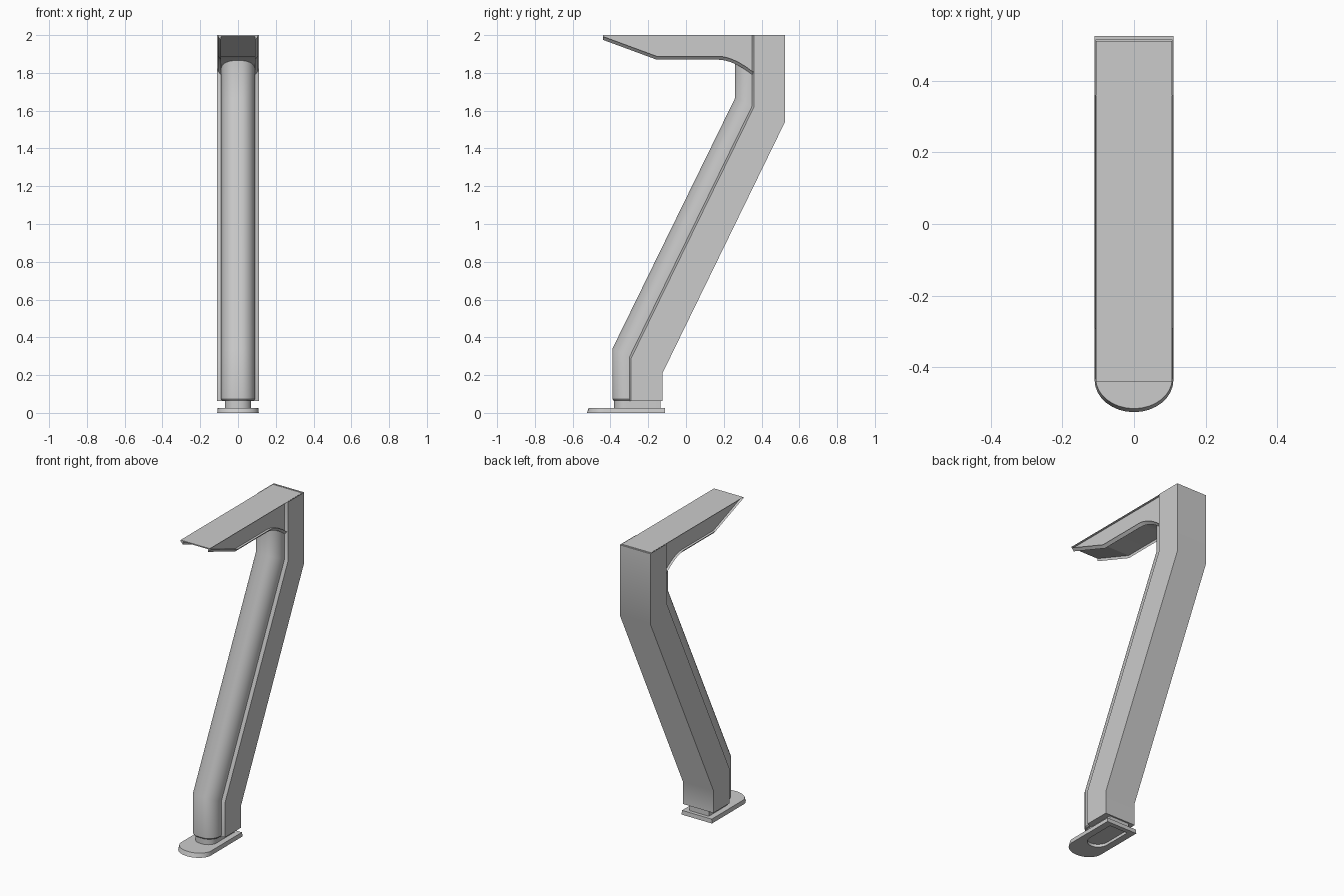
import bpy, bmesh, math

if "Cube" in bpy.data.objects:
    bpy.data.objects.remove(bpy.data.objects["Cube"])


def loft(name, loops, angle=30):
    """Skin a list of equal-length point loops and cap both ends."""
    bm = bmesh.new()
    rings = [[bm.verts.new(p) for p in loop] for loop in loops]
    n = len(rings[0])
    for a, b in zip(rings, rings[1:]):
        for i in range(n):
            j = (i + 1) % n
            bm.faces.new((a[i], a[j], b[j], b[i]))
    bm.faces.new(rings[0][::-1])
    bm.faces.new(rings[-1])
    bmesh.ops.recalc_face_normals(bm, faces=bm.faces)
    mesh = bpy.data.meshes.new(name)
    bm.to_mesh(mesh)
    bm.free()
    ob = bpy.data.objects.new(name, mesh)
    bpy.context.collection.objects.link(ob)
    bpy.ops.object.select_all(action='DESELECT')
    ob.select_set(True)
    bpy.context.view_layer.objects.active = ob
    bpy.ops.object.shade_smooth_by_angle(angle=math.radians(angle))
    return ob


def u_section(w, front, back, rx, ry, n=8):
    """Plan outline with a square back and elliptical front corners."""
    right = []
    for i in range(n + 1):
        a = math.pi / 2 * i / n
        right.append((w - rx + rx * math.sin(a), front + ry - ry * math.cos(a)))
    right.append((w, back))
    left = [(-x, y) for x, y in reversed(right)]
    if rx == w:
        left.pop()  # both corners meet at the middle
    return right + left


def at(section, z):
    return [(x, y, z) for x, y in section]


SHIFT = 0.65  # how far the leg leans back


def leg_loops(section, bottom, top):
    """Vertical foot, slanted middle and vertical head with mitred bends."""
    return [at(section, bottom),
            [(x, y, 0.29 - 0.49 * (y + 0.29)) for x, y in section],
            [(x, y + SHIFT, 1.62 - 0.47 * (y + 0.29)) for x, y in section],
            [(x, y + SHIFT, top) for x, y in section]]


# Foot plate with a recess underneath
recess = u_section(0.065, -0.39, -0.14, 0.065, 0.07)
plate = u_section(0.11, -0.525, -0.11, 0.11, 0.09)
plate_top = u_section(0.107, -0.515, -0.112, 0.107, 0.085)
loft("foot_plate", [at(recess, 0.018), at(recess, 0), at(plate, 0), at(plate_top, 0.027)])

# Neck between plate and leg
neck = u_section(0.07, -0.38, -0.135, 0.06, 0.06)
loft("neck", [at(neck, 0.02), at(neck, 0.075)])

# Rear leg shell, chamfered along the front edges, with a rim at the top
half = [(0.09, -0.30), (0.11, -0.29), (0.11, -0.125)]
shell = half + [(-x, y) for x, y in reversed(half)]
loops = leg_loops(shell, 0.063, 2.0)
rim = [(x * 0.975, min(y, 0.514), z) for x, y, z in loops[-1]]
loops += [rim, [(x, y, 1.95) for x, y, z in rim]]
loft("rear_leg_shell", loops)

# Rounded front column with a softened lower edge
column = u_section(0.09, -0.39, -0.295, 0.075, 0.08, 10)
lower = u_section(0.085, -0.385, -0.295, 0.07, 0.075, 10)
loft("front_column", [at(lower, 0.066)] + leg_loops(column, 0.073, 1.88))

# Top arm with a chamfered underside curving into the leg
under = [(-0.44, 1.975), (-0.155, 1.87)]
under += [(0.17 + 0.18 * t / 8, 1.87 - 0.08 * (t / 8) ** 1.8) for t in range(9)]
under += [(0.51, 1.79)]
ends = [(0.51, 2.0), (-0.44, 2.0)]


def arm_loop(x, lift):
    return [(x, y, z + lift) for y, z in under] + [(x, y, z) for y, z in ends]


loft("top_arm", [arm_loop(-0.09, 0), arm_loop(-0.106, 0.018),
                 arm_loop(0.106, 0.018), arm_loop(0.09, 0)], 15)
